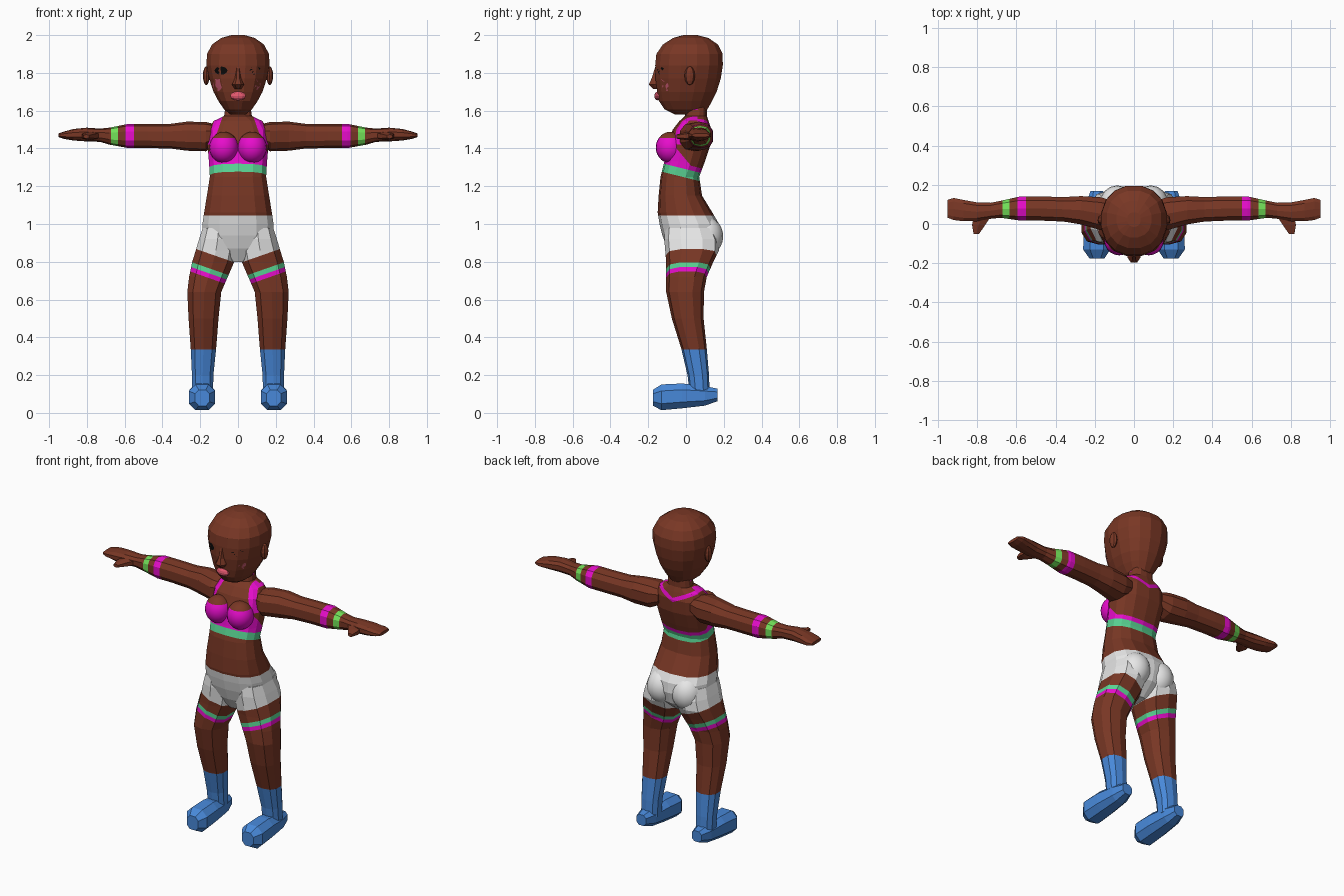
import bpy, bmesh, math
from mathutils import Vector, Matrix
from mathutils.bvhtree import BVHTree

cube = bpy.data.objects.get("Cube")
if cube:
    bpy.data.objects.remove(cube, do_unlink=True)


def material(name, r, g, b):
    m = bpy.data.materials.new(name)
    m.use_nodes = True
    m.diffuse_color = (r, g, b, 1)
    m.node_tree.nodes["Principled BSDF"].inputs["Base Color"].default_value = (r, g, b, 1)
    return m


SKIN = material("brown skin", .19, .038, .018)
MAGENTA = material("magenta", .8, .004, .6)
MINT = material("mint", .1, .65, .29)
GREEN = material("bright green", .17, .75, .1)
BLUE = material("sock blue", .065, .25, .7)
WHITE = material("shorts white", .8, .8, .8)
BLACK = material("eye black", .003, .003, .003)
BLUSH = material("blush pink", .58, .1, .17)
LIP = material("lip pink", .78, .1, .16)


def finish(name, bm, mats, rule=None, cuts=(), mirror=False, smooth=False):
    """Cut the mesh along planes (normal, offset), colour by rule, make the object."""
    for normal, offset in cuts:
        n = Vector(normal)
        bmesh.ops.bisect_plane(bm, geom=bm.verts[:] + bm.edges[:] + bm.faces[:],
                               plane_co=n * offset / n.length_squared, plane_no=n.normalized())
    bmesh.ops.recalc_face_normals(bm, faces=bm.faces[:])
    for f in bm.faces:
        f.smooth = smooth
        if rule:
            f.material_index = mats.index(rule(f.calc_center_median()))
    mesh = bpy.data.meshes.new(name)
    bm.to_mesh(mesh)
    bm.free()
    for m in mats:
        mesh.materials.append(m)
    ob = bpy.data.objects.new(name, mesh)
    bpy.context.collection.objects.link(ob)
    if mirror:
        ob.modifiers.new("Mirror", "MIRROR")
    return ob


def loft(axis, sections, sides=10, power=.8):
    """Rounded rings along an axis: (position, low and high of the two other axes)."""
    bm = bmesh.new()
    others = [i for i in range(3) if i != axis]
    rings = []
    for pos, *box in sections:
        ring = []
        for k in range(sides):
            a = math.tau * (k + .5) / sides
            co = [pos] * 3
            for j, w in enumerate((math.cos(a), math.sin(a))):
                lo, hi = box[2 * j:2 * j + 2]
                w = math.copysign(abs(w) ** power, w)
                co[others[j]] = (lo + hi) / 2 + w * (hi - lo) / 2
            ring.append(bm.verts.new(co))
        rings.append(ring)
    for a, b in zip(rings, rings[1:]):
        for k in range(sides):
            n = (k + 1) % sides
            bm.faces.new((a[k], a[n], b[n], b[k]))
    bm.faces.new(rings[0])
    bm.faces.new(rings[-1])
    return bm


def centred(rows):
    return [(z, -w, w, y0, y1) for z, w, y0, y1 in rows]


def ball(centre, radii, u=12, v=8):
    bm = bmesh.new()
    bmesh.ops.create_uvsphere(bm, u_segments=u, v_segments=v, radius=1,
                              matrix=Matrix.Translation(centre) @ Matrix.Diagonal((*radii, 1)))
    return bm


# Torso with neck, chest band, shoulder straps and the top of the shorts
def torso_rule(c):
    x, y, z = abs(c.x), c.y, c.z
    if z < 1.045:
        return WHITE
    band = z + .25 * y
    if band < 1.245:
        return SKIN
    if band < 1.29:
        return MINT
    if band < 1.315 or (z < 1.42 and z + 1.2 * y < 1.34):
        return MAGENTA
    lane = x + .35 * (z - 1.5)
    if z > 1.42 and y < .06 and .105 < lane < .142:
        return MAGENTA
    if y > .06 and x < .13 and 1.485 < z - .45 * x < 1.51:
        return MAGENTA
    return SKIN


torso = loft(2, centred([
    (.8, .04, -.06, .08), (.87, .14, -.1, .16), (.94, .19, -.125, .18),
    (1.0, .192, -.14, .175), (1.06, .183, -.15, .14), (1.15, .168, -.145, .085),
    (1.25, .152, -.135, .07), (1.33, .157, -.115, .1), (1.42, .165, -.1, .13),
    (1.5, .16, -.07, .135), (1.545, .132, -.035, .12), (1.572, .075, -.005, .11),
    (1.64, .065, .005, .11)]), 14)
torso_cuts = [((0, 0, 1), 1.045), ((0, 0, 1), 1.42), ((0, 1.2, 1), 1.34), ((0, 1, 0), .06)]
torso_cuts += [((0, .25, 1), h) for h in (1.245, 1.29, 1.315)]
for s in (-1, 1):
    torso_cuts += [((s, 0, .35), w + .525) for w in (.105, .142)]
    torso_cuts += [((-.45 * s, 0, 1), h) for h in (1.485, 1.51)]
finish("torso", torso, [SKIN, WHITE, MINT, MAGENTA], torso_rule, torso_cuts)

# Bust cups, skin above the neckline
finish("bust", ball((.075, -.083, 1.405), (.077, .077, .083), 20, 14), [MAGENTA, SKIN],
       lambda c: MAGENTA if c.z < 1.455 else SKIN, [((0, 0, 1), 1.455)], True, True)

# Seat of the shorts
finish("shorts_seat", ball((.085, .1, .935), (.092, .097, .105), 16, 12), [WHITE],
       mirror=True, smooth=True)


# Legs: shorts hem, two garter stripes, skin and sock
def leg_rule(c):
    s = c.z - .35 * c.x
    if s > .79:
        return WHITE
    if .685 < s < .712:
        return MINT
    if .66 < s < .685:
        return MAGENTA
    return SKIN if c.z > .335 else BLUE


leg = loft(2, [
    (.98, .02, .19, -.11, .15), (.92, .005, .21, -.115, .175), (.86, .005, .228, -.11, .175),
    (.8, .015, .247, -.105, .145), (.72, .05, .263, -.105, .11), (.64, .085, .272, -.105, .095),
    (.5, .1, .265, -.075, .093), (.34, .113, .253, -.025, .11), (.2, .128, .246, .008, .122),
    (.1, .13, .245, .02, .125)], 10)
finish("legs", leg, [WHITE, MINT, MAGENTA, SKIN, BLUE], leg_rule,
       [((-.35, 0, 1), h) for h in (.79, .712, .685, .66)] + [((0, 0, 1), .335)], True)

# Feet
finish("feet", loft(1, [
    (-.175, .148, .23, .035, .125), (-.13, .116, .264, .01, .155), (-.02, .12, .26, .02, .16),
    (.1, .133, .247, .035, .145), (.168, .155, .225, .06, .13)], 8), [BLUE], mirror=True)


# Arms with wrist bands, running into mitten hands
def arm_rule(c):
    if .55 < c.x < .595:
        return MAGENTA
    return GREEN if .635 < c.x < .672 else SKIN


arm = loft(0, [
    (.11, -.02, .12, 1.42, 1.525), (.17, -.035, .14, 1.385, 1.54), (.27, -.005, .145, 1.388, 1.542),
    (.36, .01, .14, 1.4, 1.53), (.48, .015, .143, 1.402, 1.53), (.58, .015, .143, 1.402, 1.53),
    (.68, .03, .12, 1.42, 1.51), (.73, .025, .11, 1.435, 1.505), (.8, .012, .112, 1.437, 1.51),
    (.87, .012, .125, 1.442, 1.503), (.92, .018, .135, 1.45, 1.49), (.95, .03, .125, 1.46, 1.48)])
finish("arms", arm, [SKIN, MAGENTA, GREEN], arm_rule,
       [((1, 0, 0), x) for x in (.55, .595, .635, .672)], True)
finish("thumbs", loft(1, [(.06, .71, .82, 1.445, 1.495), (-.005, .755, .83, 1.445, 1.485),
                          (-.05, .788, .82, 1.452, 1.474)], 6), [SKIN], mirror=True)

# Head
head = loft(2, centred([
    (1.58, .04, -.06, .08), (1.607, .075, -.115, .115), (1.65, .105, -.145, .14),
    (1.7, .132, -.155, .165), (1.77, .155, -.165, .187), (1.84, .17, -.166, .198),
    (1.9, .167, -.16, .197), (1.95, .14, -.125, .172), (1.985, .09, -.07, .12),
    (2.0, .035, -.015, .06)]), 16, .9)
surface = BVHTree.FromBMesh(head)
finish("head", head, [SKIN])

# Ears, nose, lips
finish("ears", ball((.168, .02, 1.785), (.018, .028, .05), 8, 6), [SKIN], mirror=True)
finish("nose", loft(2, centred([
    (1.715, .018, -.175, -.1), (1.738, .034, -.2, -.1), (1.77, .018, -.185, -.1),
    (1.83, .012, -.165, -.1)]), 8), [SKIN])
finish("lips", ball((0, -.148, 1.678), (.043, .02, .024), 10, 6), [LIP])


# Painted face details that hug the head
def decal(name, x, z, rx, rz, mat, sides=12):
    bm = bmesh.new()

    def on_head(dx, dz):
        hit, normal, *_ = surface.ray_cast(Vector((x + dx, -1, z + dz)), Vector((0, 1, 0)))
        return bm.verts.new(hit + normal * .005)

    centre = on_head(0, 0)
    rings = [[on_head(t * rx * math.cos(math.tau * k / sides), t * rz * math.sin(math.tau * k / sides))
              for k in range(sides)] for t in (.5, 1)]
    inner, outer = rings
    for k in range(sides):
        n = (k + 1) % sides
        bm.faces.new((centre, inner[k], inner[n]))
        bm.faces.new((inner[k], outer[k], outer[n], inner[n]))
    finish(name, bm, [mat], mirror=True)


decal("eyes", .09, 1.812, .034, .022, BLACK)
decal("cheek_blush", .108, 1.738, .025, .035, BLUSH)
